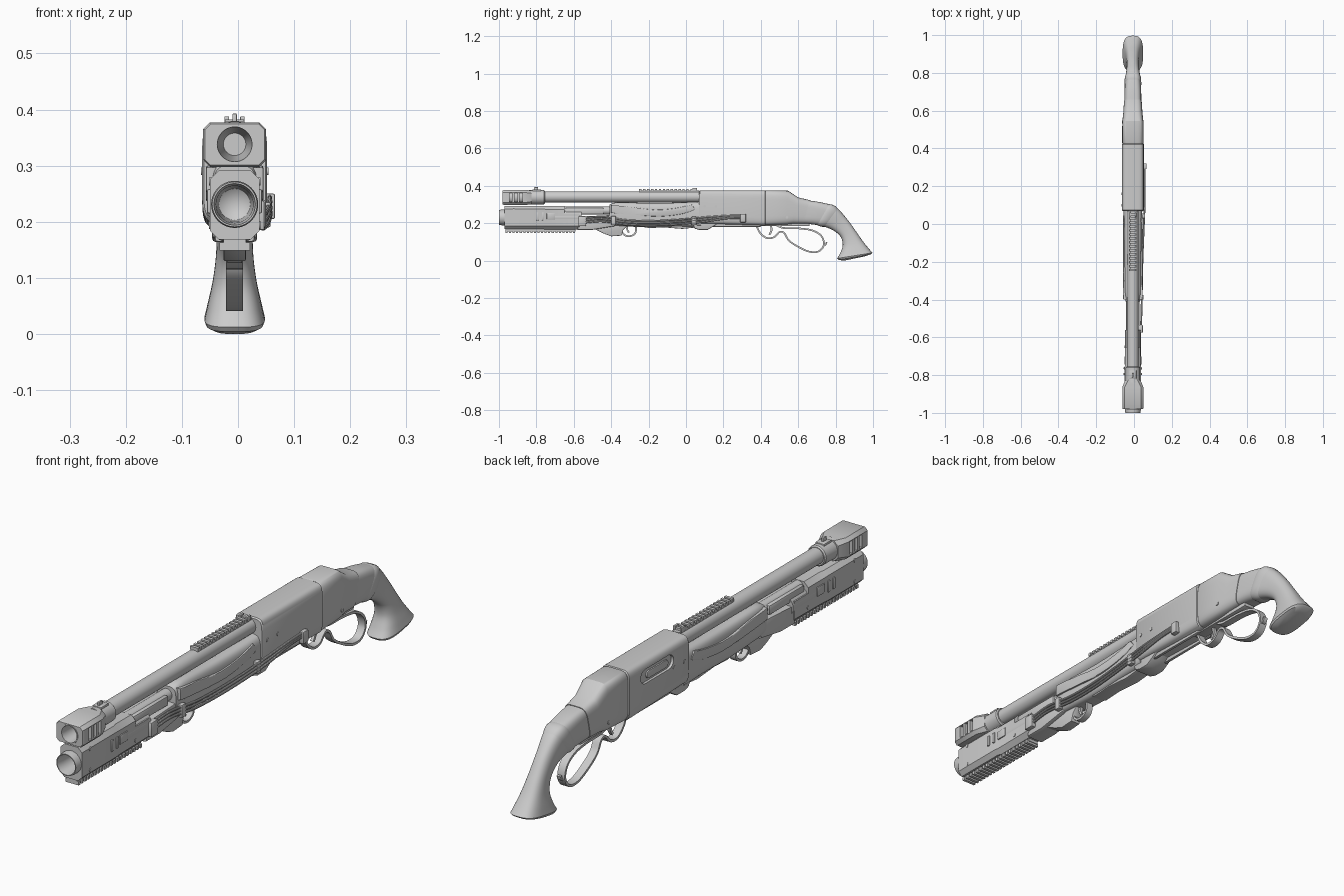
import bpy, bmesh, math
from mathutils import Vector as V

CX = -0.006  # the gun's centre plane


def finish(bm, name):
    bmesh.ops.recalc_face_normals(bm, faces=bm.faces)
    me = bpy.data.meshes.new(name)
    bm.to_mesh(me)
    bm.free()
    ob = bpy.data.objects.new(name, me)
    bpy.context.collection.objects.link(ob)
    return ob


def loft(name, rings, close=False):
    bm = bmesh.new()
    vs = [[bm.verts.new(p) for p in r] for r in rings]
    pairs = list(zip(vs, vs[1:])) + ([(vs[-1], vs[0])] if close else [])
    for a, b in pairs:
        for i in range(len(a)):
            j = (i + 1) % len(a)
            bm.faces.new((a[i], a[j], b[j], b[i]))
    if not close:
        bm.faces.new(vs[0])
        bm.faces.new(vs[-1])
    return finish(bm, name)


def oval(ty, tz, by, bz, hw, n):
    """Superellipse section between a top and a bottom point."""
    pts = []
    for i in range(40):
        c, s = math.cos(i * math.tau / 40), math.sin(i * math.tau / 40)
        u = math.copysign(abs(c) ** (2 / n), c) * hw
        w = math.copysign(abs(s) ** (2 / n), s) / 2
        pts.append(V((CX + u, (ty + by) / 2 + (ty - by) * w, (tz + bz) / 2 + (tz - bz) * w)))
    return pts


def octa(y, hw, z0, z1, c):
    """Chamfered rectangle section."""
    h = [(hw - c, z0), (hw, z0 + c), (hw, z1 - c), (hw - c, z1)]
    return [V((CX + x, y, z)) for x, z in h] + [V((CX - x, y, z)) for x, z in h[::-1]]


def smooth(pts, n=6):
    """Catmull-Rom interpolation of tuples of any length."""
    P = [pts[0]] + list(pts) + [pts[-1]]
    out = []
    for a, b, c, d in zip(P, P[1:], P[2:], P[3:]):
        for k in range(n):
            t = k / n
            out.append(tuple(0.5 * (2*q + (r-p)*t + (2*p-5*q+4*r-s)*t*t + (3*q-p-3*r+s)*t**3)
                             for p, q, r, s in zip(a, b, c, d)))
    return out + [tuple(pts[-1])]


def lathe(name, z, prof, n=40, x=CX):
    """Spin a closed (y, radius) profile about the y axis."""
    rings = [[V((x + r * math.cos(a), y, z + r * math.sin(a)))
              for a in (i * math.tau / n for i in range(n))] for y, r in prof]
    return loft(name, rings, True)


def boxes(name, bounds, bevel=0.0):
    bm = bmesh.new()
    for x0, x1, y0, y1, z0, z1 in bounds:
        for v in bmesh.ops.create_cube(bm, size=1)["verts"]:
            v.co = V(((x0 + x1) / 2 + v.co.x * (x1 - x0), (y0 + y1) / 2 + v.co.y * (y1 - y0),
                      (z0 + z1) / 2 + v.co.z * (z1 - z0)))
    if bevel:
        bmesh.ops.bevel(bm, geom=bm.edges[:], offset=bevel, segments=2, affect='EDGES', profile=0.5)
    return finish(bm, name)


def plate(name, prof, x0, x1, bevel=0.003):
    """Extrude a (y, z) outline across x."""
    bm = bmesh.new()
    f = bm.faces.new([bm.verts.new((x0, y, z)) for y, z in prof])
    r = bmesh.ops.extrude_face_region(bm, geom=[f])
    for v in r["geom"]:
        if isinstance(v, bmesh.types.BMVert):
            v.co.x = x1
    if bevel:
        es = [e for e in bm.edges if abs(e.verts[0].co.x - e.verts[1].co.x) < 1e-6]
        bmesh.ops.bevel(bm, geom=es, offset=bevel, segments=2, affect='EDGES', profile=0.5)
    return finish(bm, name)


def ribbon(name, path, hw, th):
    """Flat strap following a smooth (y, z) path."""
    p = [V((0, y, z)) for y, z in smooth(path, 7)]
    rings = []
    for i, q in enumerate(p):
        t = (p[min(i + 1, len(p) - 1)] - p[max(i - 1, 0)]).normalized()
        n = V((0, -t.z, t.y)) * th / 2
        a, b = V((CX + hw, 0, 0)), V((CX - hw, 0, 0))
        rings.append([q + a + n, q + b + n, q + b - n, q + a - n])
    return loft(name, rings)


def cable(name, pts, r):
    cu = bpy.data.curves.new(name, 'CURVE')
    cu.dimensions, cu.bevel_depth, cu.bevel_resolution, cu.use_fill_caps = '3D', r, 3, True
    sp, path = cu.splines.new('POLY'), smooth(pts, 6)
    sp.points.add(len(path) - 1)
    for q, p in zip(sp.points, path):
        q.co = (*p, 1)
    tmp = bpy.data.objects.new(name + "_path", cu)
    bpy.context.collection.objects.link(tmp)
    dg = bpy.context.evaluated_depsgraph_get()
    ob = bpy.data.objects.new(name, bpy.data.meshes.new_from_object(tmp.evaluated_get(dg)))
    bpy.context.collection.objects.link(ob)
    bpy.data.objects.remove(tmp)


def cut(ob, cutter):
    m = ob.modifiers.new("cut", 'BOOLEAN')
    m.operation, m.object, m.solver = 'DIFFERENCE', cutter, 'EXACT'
    dg = bpy.context.evaluated_depsgraph_get()
    me = bpy.data.meshes.new_from_object(ob.evaluated_get(dg))
    ob.modifiers.clear()
    ob.data = me
    bpy.data.objects.remove(cutter)


def capsule(y0, y1, z, r):
    return [(yc + r * math.cos(a), z + r * math.sin(a)) for yc, s in ((y1, -90), (y0, 90))
            for a in (math.radians(s + 22.5 * k) for k in range(9))]


def rod(y0, y1, r):
    return [V((CX + r * math.cos(i * math.tau / 40), y0, r * math.sin(i * math.tau / 40))) for i in range(40)]


# Upper barrel, its collars and the vented muzzle block
lathe("barrel", 0.341, [(-0.85, 0.030), (0.09, 0.030), (0.09, 0.02), (-0.85, 0.02)])
lathe("barrel_collar", 0.339, [(-0.84, 0.040), (-0.815, 0.038), (-0.76, 0.038), (-0.755, 0.034),
                               (-0.755, 0.02), (-0.84, 0.02)])
muzzle = loft("muzzle_block", [octa(-0.98, 0.053, 0.301, 0.374, 0.010), octa(-0.975, 0.056, 0.298, 0.377, 0.012),
                               octa(-0.865, 0.056, 0.298, 0.377, 0.012), octa(-0.825, 0.040, 0.300, 0.376, 0.016)])
cut(muzzle, loft("bore_cutter", [[p + V((0, 0, 0.338)) for p in rod(y, 0, 0.033)] for y in (-1.1, -0.86)]))
cut(muzzle, boxes("vent_cutter", [(-0.2, 0.2, y, y + 0.015, 0.314, 0.363) for y in (-0.945, -0.917, -0.889)]))
lathe("muzzle_ring", 0.338, [(-0.982, 0.035), (-0.86, 0.035), (-0.86, 0.020), (-0.94, 0.028), (-0.982, 0.031)])

# Sights and the top rail
boxes("front_sight", [(CX - 0.004, CX + 0.004, -0.812, -0.79, 0.37, 0.393),
                      (CX - 0.018, CX + 0.018, -0.82, -0.775, 0.368, 0.38)], 0.002)
boxes("top_rail", [(CX - 0.015, CX + 0.015, -0.25, 0.07, 0.35, 0.374)] +
      [(CX - 0.017, CX + 0.017, -0.25 + i * 0.021, -0.238 + i * 0.021, 0.37, 0.382) for i in range(15)])
boxes("rear_sight", [(CX + s - 0.004, CX + s + 0.004, 0.035, 0.06, 0.372, 0.388) for s in (-0.014, 0.014)], 0.001)

# Lower launcher: hollow tube, shroud, band and accessory rail
lathe("launcher_tube", 0.231, [(-1.0, 0.040), (-0.985, 0.042), (-0.56, 0.042), (-0.56, 0.0), (-0.80, 0.0), (-0.82, 0.028),
                               (-0.97, 0.033), (-1.0, 0.037)])
shroud = loft("launcher_shroud", [octa(-0.97, 0.044, 0.168, 0.292, 0.016), octa(-0.76, 0.044, 0.168, 0.292, 0.016),
                                  octa(-0.745, 0.041, 0.166, 0.291, 0.018), octa(-0.57, 0.041, 0.168, 0.291, 0.018)])
cut(shroud, loft("tube_cutter", [[p + V((0, 0, 0.231)) for p in rod(y, 0, 0.0405)] for y in (-1.1, -0.8)]))
cut(shroud, boxes("step_cutter", [(-0.2, 0.2, -0.65, -0.5, 0.252, 0.35)]))
boxes("shroud_ribs", [(CX + s * 0.044 - 0.005, CX + s * 0.044 + 0.005, y, y + w, 0.215, 0.258)
                      for s in (-1, 1) for y, w in ((-0.80, 0.012), (-0.77, 0.012))], 0.003)
boxes("shroud_strip", [(CX + s * 0.040 - 0.005, CX + s * 0.040 + 0.005, -0.745, -0.70, 0.22, 0.255)
                       for s in (-1, 1)], 0.003)
boxes("lower_rail", [(CX - 0.020, CX + 0.020, -0.965, -0.59, 0.157, 0.17)] +
      [(CX - 0.027, CX + 0.027, -0.965 + i * 0.019, -0.954 + i * 0.019, 0.149, 0.163) for i in range(20)])

# Magazine tube and frame between launcher and fore-end
lathe("magazine_tube", 0.268, [(-0.66, 0.022), (-0.38, 0.022), (-0.38, 0.0), (-0.66, 0.0)])
boxes("magazine_sleeve", [(CX - 0.030, CX + 0.030, -0.645, -0.44, 0.247, 0.283)], 0.006)
plate("lower_frame", [(-0.58, 0.235), (-0.38, 0.245), (-0.38, 0.185), (-0.50, 0.165), (-0.58, 0.165)],
      CX - 0.036, CX + 0.036, 0.006)

# Launcher trigger group
plate("launcher_trigger_housing", [(-0.50, 0.175), (-0.44, 0.145), (-0.40, 0.130), (-0.345, 0.134), (-0.335, 0.165),
                                   (-0.30, 0.20), (-0.48, 0.20)], CX - 0.020, CX + 0.020)
ribbon("launcher_trigger_guard", [(-0.335, 0.19), (-0.345, 0.16), (-0.325, 0.135), (-0.295, 0.132),
                                  (-0.270, 0.15), (-0.268, 0.19)], 0.013, 0.009)
ribbon("launcher_trigger", [(-0.31, 0.195), (-0.315, 0.17), (-0.305, 0.15)], 0.006, 0.009)

# Fore-end with a scooped cheek panel on both sides
loft("fore_end", [oval(*s) for s in smooth([
    (-0.41, 0.300, -0.41, 0.190, 0.038, 4), (-0.36, 0.312, -0.36, 0.186, 0.044, 4),
    (-0.20, 0.308, -0.20, 0.178, 0.044, 4), (-0.06, 0.310, -0.06, 0.182, 0.047, 4),
    (0.08, 0.316, 0.08, 0.180, 0.050, 4)], 4)])
cheek = [(y, z) for y, z in smooth([(-0.40, 0.297), (-0.30, 0.288), (-0.17, 0.272), (-0.06, 0.280), (0.03, 0.300)], 3)]
cheek += smooth([(0.05, 0.275), (-0.02, 0.250), (-0.14, 0.236), (-0.28, 0.245), (-0.40, 0.255)], 3)
for side, s in (("right", 1), ("left", -1)):
    plate(side + "_cheek_panel", cheek, CX + s * 0.030, CX + s * 0.051, 0.003)
plate("belly_rib", [(-0.27, 0.195), (-0.20, 0.174), (-0.12, 0.178), (-0.02, 0.170), (0.04, 0.176), (0.06, 0.195)],
      CX - 0.028, CX + 0.028, 0.004)

# Receiver with ejection port on the left, loading block below
receiver = loft("receiver", [oval(*s) for s in [
    (0.07, 0.372, 0.07, 0.203, 0.055, 6), (0.075, 0.376, 0.075, 0.198, 0.058, 6),
    (0.422, 0.376, 0.422, 0.188, 0.058, 6), (0.426, 0.373, 0.426, 0.190, 0.055, 6)]])
cut(receiver, plate("port_cutter", capsule(0.19, 0.33, 0.322, 0.026), CX - 0.09, CX - 0.048, 0))
plate("port_bolt", capsule(0.20, 0.30, 0.318, 0.014), CX - 0.053, CX - 0.044, 0.002)
plate("loading_block", [(0.03, 0.215), (0.045, 0.172), (0.07, 0.164), (0.115, 0.164), (0.15, 0.185), (0.19, 0.215)],
      CX - 0.040, CX + 0.040, 0.006)
boxes("lower_tang", [(CX + s * 0.026 - 0.006, CX + s * 0.026 + 0.006, 0.14, 0.40, 0.181, 0.2) for s in (-1, 1)] +
      [(CX - 0.022, CX + 0.022, 0.36, 0.66, 0.184, 0.21)], 0.003)

# Stock: faceted shoulder, then a smooth flared pistol grip
shoulder = [(0.426, 0.374, 0.426, 0.190, 0.055, 5), (0.432, 0.376, 0.432, 0.189, 0.057, 5),
            (0.545, 0.374, 0.535, 0.193, 0.056, 5), (0.600, 0.338, 0.570, 0.197, 0.051, 4),
            (0.660, 0.324, 0.630, 0.197, 0.047, 4)]
loft("stock_shoulder", [oval(*s) for s in shoulder])
grip = smooth([(0.655, 0.322, 0.625, 0.198, 0.045, 4), (0.73, 0.310, 0.675, 0.194, 0.044, 3.5),
               (0.80, 0.287, 0.730, 0.184, 0.040, 3), (0.86, 0.224, 0.785, 0.163, 0.033, 2.5),
               (0.908, 0.158, 0.825, 0.130, 0.033, 2.5), (0.945, 0.105, 0.838, 0.085, 0.039, 2.6),
               (0.977, 0.065, 0.825, 0.042, 0.048, 2.8), (0.997, 0.042, 0.808, 0.012, 0.054, 3)])
loft("grip", [oval(*s) for s in grip] + [oval(0.99, 0.035, 0.815, 0.004, 0.051, 3), oval(0.96, 0.024, 0.845, 0.0, 0.038, 3)])
loft("grip_band", [oval(a, b + e, c - e * 0.6, d - e, w + e, n)
                   for (a, b, c, d, w, n), e in zip(grip[9:14], (0.0, 0.003, 0.003, 0.003, 0.0))])

# Lever with trigger bow and finger loop, plus main trigger
ribbon("lever_loop", [(0.375, 0.192), (0.395, 0.150), (0.430, 0.122), (0.470, 0.125), (0.500, 0.153), (0.525, 0.148),
                      (0.550, 0.108), (0.600, 0.074), (0.660, 0.048), (0.710, 0.050), (0.737, 0.085),
                      (0.725, 0.130), (0.680, 0.160), (0.610, 0.172), (0.520, 0.175), (0.480, 0.192)], 0.015, 0.009)
ribbon("lever_latch", [(0.735, 0.08), (0.747, 0.086), (0.752, 0.1)], 0.008, 0.008)
ribbon("main_trigger", [(0.45, 0.195), (0.458, 0.165), (0.445, 0.138)], 0.006, 0.010)

# Cables along the right side and the brackets holding them
for i in range(3):
    o = (i - 1) * 0.012
    cable("cable_%d" % (i + 1), [(0.036, -0.56, 0.213 + o), (0.040, -0.45, 0.222 + o), (0.042, -0.32, 0.205 + o),
                                 (0.045, -0.18, 0.201 + o), (0.051, -0.03, 0.208 + o), (0.056, 0.10, 0.220 + o),
                                 (0.056, 0.22, 0.233 + o * 0.6), (0.056, 0.31, 0.236 + o * 0.6)], 0.0048)
boxes("cable_brackets", [(0.022, 0.047, -0.575, -0.535, 0.185, 0.238), (0.045, 0.066, 0.290, 0.320, 0.205, 0.250),
                         (0.040, 0.058, 0.03, 0.055, 0.19, 0.235), (0.030, 0.050, -0.40, -0.375, 0.19, 0.238)], 0.003)

# Pins and screws on both sides
for i, (y, z, hw) in enumerate([(0.10, 0.29, 0.058), (0.16, 0.29, 0.058), (0.54, 0.232, 0.055),
                                (-0.92, 0.272, 0.044), (-0.92, 0.194, 0.044), (-0.65, 0.200, 0.041)]):
    plate("pin_%d" % (i + 1), capsule(y, y, z, 0.007), CX - hw - 0.002, CX + hw + 0.002, 0)

bpy.ops.object.select_all(action='DESELECT')
for ob in bpy.context.scene.objects:
    bm = bmesh.new()
    bm.from_mesh(ob.data)
    bmesh.ops.remove_doubles(bm, verts=bm.verts, dist=1e-5)
    bm.to_mesh(ob.data)
    bm.free()
    ob.select_set(True)
    bpy.context.view_layer.objects.active = ob
bpy.ops.object.shade_smooth_by_angle(angle=math.radians(32))
